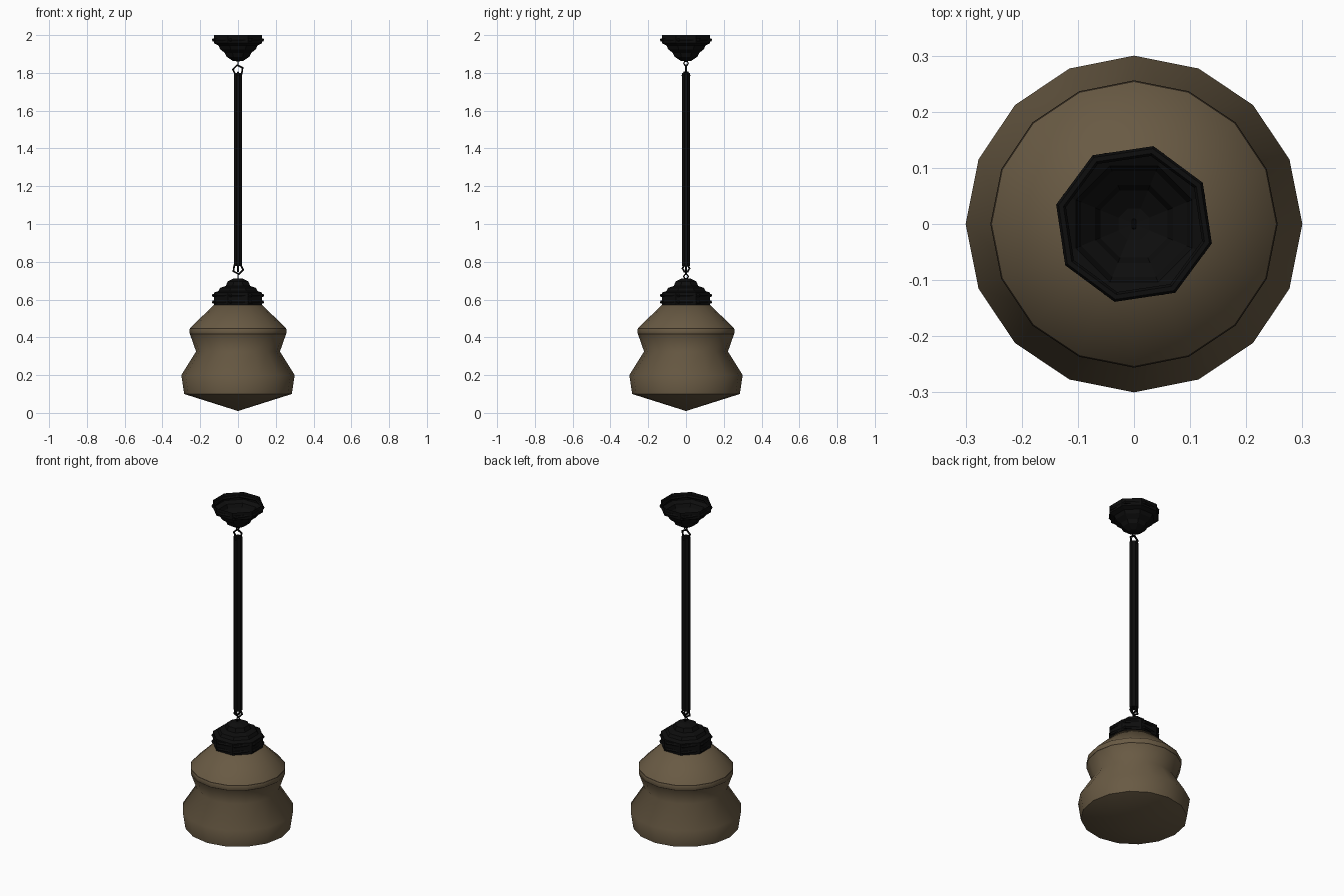
import bpy, bmesh, math
from mathutils import Matrix

if "Cube" in bpy.data.objects:
    bpy.data.objects.remove(bpy.data.objects["Cube"])


def material(name, rgb):
    m = bpy.data.materials.new(name)
    m.diffuse_color = (*rgb, 1)
    m.use_nodes = True
    m.node_tree.nodes["Principled BSDF"].inputs["Base Color"].default_value = m.diffuse_color
    return m


BLACK = material("black metal", (0.004, 0.004, 0.004))
BROWN = material("brown shade", (0.14, 0.102, 0.057))
DARK = material("dark seam", (0.03, 0.021, 0.012))


def finish(bm, name, mats, smooth=None):
    bmesh.ops.recalc_face_normals(bm, faces=bm.faces)
    me = bpy.data.meshes.new(name)
    bm.to_mesh(me)
    bm.free()
    ob = bpy.data.objects.new(name, me)
    bpy.context.collection.objects.link(ob)
    for m in mats:
        me.materials.append(m)
    if smooth:
        bpy.ops.object.select_all(action='DESELECT')
        bpy.context.view_layer.objects.active = ob
        ob.select_set(True)
        bpy.ops.object.shade_smooth_by_angle(angle=math.radians(smooth))
    return ob


def lathe(name, profile, sides, mats, turn=0.0, smooth=None, closed=False):
    """Revolve (radius, z) points round the z axis."""
    bm = bmesh.new()
    t = math.radians(turn)
    rings = []
    for r, z in profile:
        if r == 0:
            rings.append([bm.verts.new((0, 0, z))] * sides)
        else:
            rings.append([bm.verts.new((r * math.cos(t + 2 * math.pi * i / sides),
                                        r * math.sin(t + 2 * math.pi * i / sides), z))
                          for i in range(sides)])
    pairs = list(zip(rings, rings[1:]))
    if closed:
        pairs.append((rings[-1], rings[0]))
    for a, b in pairs:
        for i in range(sides):
            j = (i + 1) % sides
            quad = list(dict.fromkeys((a[i], a[j], b[j], b[i])))
            bm.faces.new(quad)
    return finish(bm, name, mats, smooth)


def ring(name, radius, tube, z, sides=8, turn=0.0, around=6):
    """Horizontal ring bead."""
    prof = [(radius + tube * math.cos(2 * math.pi * k / around),
             z + tube * math.sin(2 * math.pi * k / around)) for k in range(around)]
    return lathe(name, prof, sides, [BLACK], turn, closed=True)


# Glass shade with a raised band edged by thin dark seams
shade = lathe("shade", [(0, 0.01), (0.285, 0.10), (0.30, 0.20), (0.222, 0.325),
                        (0.254, 0.416), (0.256, 0.421), (0.256, 0.444),
                        (0.253, 0.449), (0.13, 0.57), (0, 0.57)],
              16, [BROWN, DARK], smooth=62)
for p in shade.data.polygons:
    zs = [shade.data.vertices[v].co.z for v in p.vertices]
    if max(zs) - min(zs) < 0.006 and max(zs) < 0.5:
        p.material_index = 1

# Metal cap on the shade
lathe("shade_cap", [(0, 0.57), (0.137, 0.57), (0.137, 0.637), (0.112, 0.645), (0.102, 0.662),
                    (0.07, 0.672), (0.06, 0.695), (0.03, 0.71), (0, 0.712)],
      8, [BLACK], turn=22.5)
ring("cap_lower_ring", 0.134, 0.009, 0.586, turn=-14)
ring("cap_upper_ring", 0.134, 0.009, 0.622, turn=-14)

# Ceiling canopy, an open bowl with a rim ring
lathe("ceiling_canopy", [(0.137, 2.0), (0.137, 1.957), (0.112, 1.945), (0.102, 1.925),
                         (0.075, 1.905), (0.065, 1.885), (0.03, 1.864), (0, 1.86)],
      8, [BLACK], turn=22.5)
ring("canopy_rim_ring", 0.134, 0.009, 1.975, turn=-14)

# Hanging rod
lathe("hanging_rod", [(0, 0.778), (0.024, 0.778), (0.024, 1.80), (0, 1.80)],
      8, [BLACK], turn=22.5)


# Upright link rings and little eyes joining the rod to cap and canopy
def link(name, radius, tube, z, sides, roll, yaw=0):
    ob = ring(name, radius, tube, 0, sides=sides, turn=roll, around=5)
    ob.data.transform(Matrix.Translation((0, 0, z)) @ Matrix.Rotation(math.radians(yaw), 4, 'Z')
                      @ Matrix.Rotation(math.pi / 2, 4, 'X'))


link("upper_link", 0.027, 0.006, 1.814, 5, 100)
link("lower_link", 0.027, 0.006, 0.762, 5, -80)
link("canopy_eye", 0.012, 0.004, 1.851, 6, 0, 90)
link("cap_eye", 0.012, 0.004, 0.722, 6, 0, 90)
for z, n in ((1.787, "rod_upper_eye"), (0.765, "rod_lower_eye")):
    link(n, 0.018, 0.006, z, 6, 0, 90)
